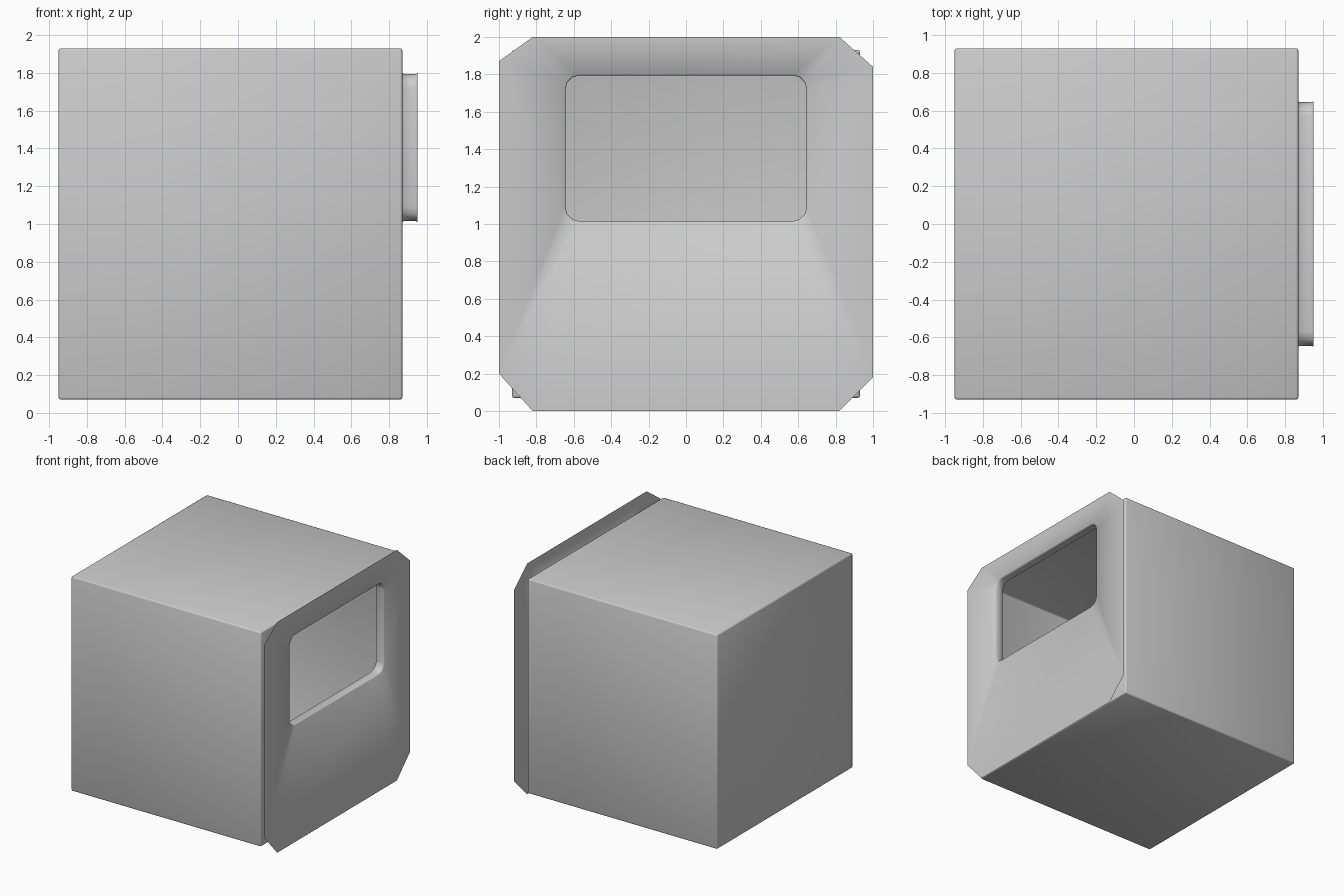
import bpy, bmesh
from math import radians, sin, cos

if "Cube" in bpy.data.objects:
    bpy.data.objects.remove(bpy.data.objects["Cube"])

X_BOX, X_PLATE = 0.87, 0.95


def window_points(grow=0.0, radius=0.075, steps=3):
    """Rounded window outline as (y, z) pairs."""
    hy, hz, zc = 0.645 + grow, 0.39 + grow, 1.405
    pts = []
    for i, (sy, sz) in enumerate([(1, 1), (-1, 1), (-1, -1), (1, -1)]):
        for k in range(steps + 1):
            a = radians(90 * i + 90 * k / steps)
            pts.append((sy * (hy - radius) + radius * cos(a),
                        zc + sz * (hz - radius) + radius * sin(a)))
    return pts


def add_loop(bm, x, pts):
    return [bm.verts.new((x, y, z)) for y, z in pts]


def loop_edges(bm, vs):
    out = []
    for a, b in zip(vs, vs[1:] + vs[:1]):
        out.append(bm.edges.get((a, b)) or bm.edges.new((a, b)))
    return out


def finish(bm, name):
    bmesh.ops.recalc_face_normals(bm, faces=bm.faces[:])
    # the broad sheet on the right must face +x
    big = max((f for f in bm.faces if abs(f.normal.x) > 0.99
               and f.calc_center_median().x > 0.8), key=lambda f: f.calc_area())
    if big.normal.x < 0:
        bmesh.ops.reverse_faces(bm, faces=bm.faces[:])
    me = bpy.data.meshes.new(name)
    bm.to_mesh(me)
    bm.free()
    ob = bpy.data.objects.new(name, me)
    bpy.context.collection.objects.link(ob)
    bpy.ops.object.select_all(action='DESELECT')
    ob.select_set(True)
    bpy.context.view_layer.objects.active = ob
    bpy.ops.object.shade_smooth_by_angle(angle=radians(60))
    return ob


# Hollow thin-walled body with softened edges and a window hole in its right side
bm = bmesh.new()
bmesh.ops.create_cube(bm, size=1)
for v in bm.verts:
    v.co.x = X_BOX if v.co.x > 0 else -0.95
    v.co.y *= 1.86
    v.co.z = 1.93 if v.co.z > 0 else 0.07
bmesh.ops.bevel(bm, geom=bm.edges[:], offset=0.012, segments=2,
                profile=0.5, affect='EDGES')
right = max(bm.faces, key=lambda f: f.normal.x * f.calc_area())
outer = list(right.edges)
bmesh.ops.delete(bm, geom=[right], context='FACES_ONLY')
hole = loop_edges(bm, add_loop(bm, X_BOX, window_points(0.005)))
bmesh.ops.triangle_fill(bm, use_beauty=True, edges=outer + hole)
finish(bm, "body_shell")

# Thin front plate with cut corners, and the window rim running back to the body
bm = bmesh.new()
outline = [(0.82, 2), (-0.82, 2), (-1, 1.87), (-1, 0.2),
           (-0.82, 0), (0.82, 0), (1, 0.18), (1, 1.84)]
outer = loop_edges(bm, add_loop(bm, X_PLATE, outline))
rim_profile = [(X_PLATE, 0.005), (X_PLATE - 0.008, 0),
               (X_BOX + 0.008, 0), (X_BOX, 0.005)]
loops = [add_loop(bm, x, window_points(g)) for x, g in rim_profile]
bmesh.ops.triangle_fill(bm, use_beauty=True, edges=outer + loop_edges(bm, loops[0]))
for a, b in zip(loops, loops[1:]):
    for i in range(len(a)):
        j = (i + 1) % len(a)
        bm.faces.new((a[i], a[j], b[j], b[i]))
finish(bm, "window_plate")
